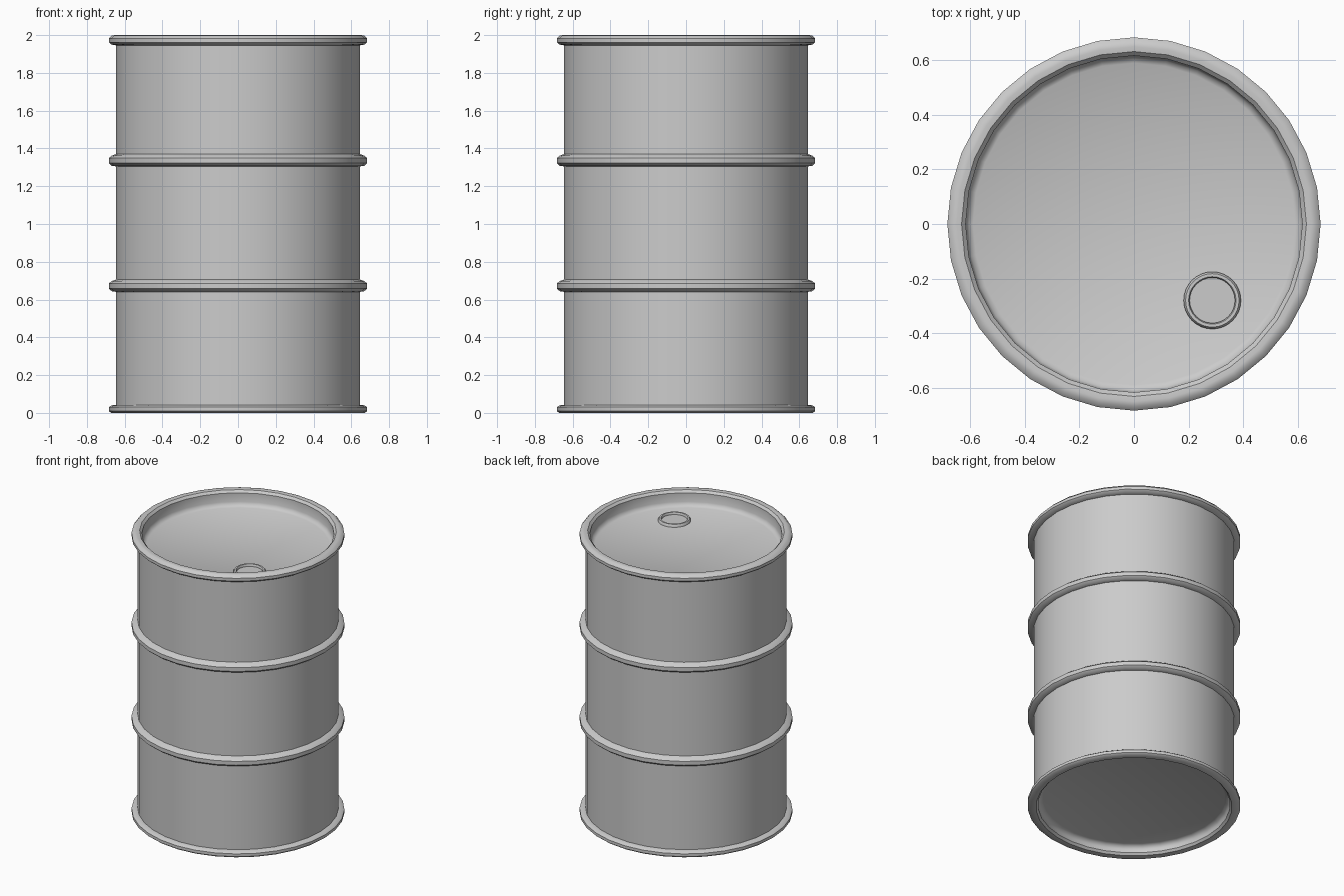
import bpy, bmesh, math

if "Cube" in bpy.data.objects:
    bpy.data.objects.remove(bpy.data.objects["Cube"])

SIDES = 32


def lathe(name, profile, sides, location=(0, 0, 0), angle=40):
    """Revolve an (r, z) profile around z; r = 0 ends close as a fan."""
    mesh = bpy.data.meshes.new(name)
    bm = bmesh.new()
    verts = [bm.verts.new((r, 0, z)) for r, z in profile]
    edges = [bm.edges.new(p) for p in zip(verts, verts[1:])]
    bmesh.ops.spin(bm, geom=verts + edges, axis=(0, 0, 1), cent=(0, 0, 0),
                   angle=2 * math.pi, steps=sides)
    bmesh.ops.remove_doubles(bm, verts=bm.verts, dist=1e-4)
    bmesh.ops.recalc_face_normals(bm, faces=bm.faces)
    bm.to_mesh(mesh)
    bm.free()
    obj = bpy.data.objects.new(name, mesh)
    bpy.context.collection.objects.link(obj)
    obj.location = location
    bpy.ops.object.select_all(action='DESELECT')
    obj.select_set(True)
    bpy.context.view_layer.objects.active = obj
    bpy.ops.object.shade_smooth_by_angle(angle=math.radians(angle))
    return obj


def rib(z):
    """Rolling hoop bulging out of the wall, centred on z."""
    return [(0.646, z - 0.032), (0.668, z - 0.029), (0.684, z - 0.015),
            (0.684, z + 0.012), (0.668, z + 0.025), (0.646, z + 0.033)]


LID_Z = 1.89

# Drum shell: recessed base, bottom rim, wall with two ribs, top rim, sunken lid
base = [(0, 0.065), (0.585, 0.065), (0.605, 0.058), (0.617, 0.04), (0.617, 0.015)]
bottom_rim = [(0.63, 0), (0.672, 0), (0.684, 0.01), (0.684, 0.03),
              (0.67, 0.04), (0.646, 0.042)]
top_rim = [(0.646, 1.946), (0.67, 1.95), (0.684, 1.962), (0.684, 1.982),
           (0.668, 1.998), (0.65, 2.0), (0.632, 1.998), (0.617, 1.982)]
lid = [(0.617, LID_Z + 0.03), (0.608, LID_Z + 0.01), (0.59, LID_Z), (0, LID_Z)]
lathe("drum", base + bottom_rim + rib(0.673) + rib(1.337) + top_rim + lid, SIDES)

# Filler bung: raised collar with a slightly sunken plug
lathe("bung_cap", [(0.105, -0.005), (0.105, 0.008), (0.098, 0.018), (0.087, 0.018),
                   (0.083, 0.012), (0.083, 0.003), (0, 0.003)],
      SIDES, (0.287, -0.28, LID_Z))
